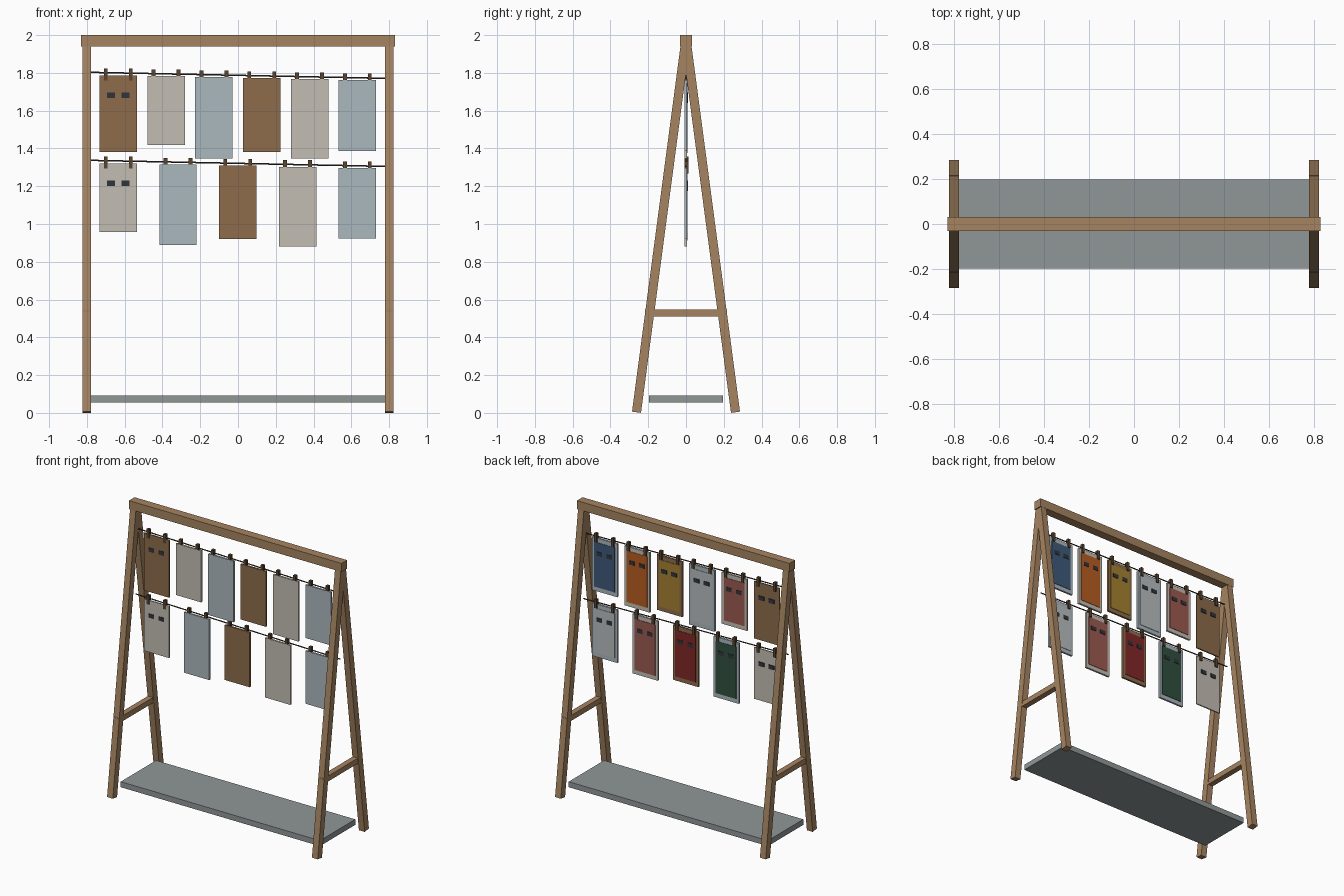
import bpy
from math import atan2, hypot, pi

if "Cube" in bpy.data.objects:
    bpy.data.objects.remove(bpy.data.objects["Cube"])

MATS = {}


def mat(name, rgb):
    m = bpy.data.materials.new(name)
    m.diffuse_color = (*rgb, 1)
    m.use_nodes = True
    m.node_tree.nodes["Principled BSDF"].inputs["Base Color"].default_value = m.diffuse_color
    MATS[name] = m


for name, rgb in {
    "wood": (0.38, 0.23, 0.12), "shelf_grey": (0.28, 0.31, 0.31),
    "brown": (0.27, 0.15, 0.07), "cream": (0.55, 0.51, 0.45),
    "blue_grey": (0.41, 0.48, 0.52), "dark": (0.03, 0.035, 0.045),
    "clip_wood": (0.10, 0.06, 0.03), "rope": (0.06, 0.045, 0.035),
    "rose": (0.33, 0.10, 0.08), "pale": (0.48, 0.51, 0.52),
    "mustard": (0.38, 0.22, 0.03), "orange": (0.48, 0.11, 0.015),
    "navy": (0.05, 0.10, 0.19), "green": (0.03, 0.08, 0.05),
    "crimson": (0.22, 0.02, 0.02),
}.items():
    mat(name, rgb)


def box(name, x, y, z, material, rot_x=0.0):
    """Box from (min, max) ranges, optionally turned about x."""
    bpy.ops.mesh.primitive_cube_add(
        size=1, location=[(a + b) / 2 for a, b in (x, y, z)])
    o = bpy.context.object
    o.name = name
    o.scale = [b - a for a, b in (x, y, z)]
    o.rotation_euler.x = rot_x
    o.data.materials.append(MATS[material])
    return o


# Top beam and low shelf
box("top_beam", (-0.83, 0.83), (-0.031, 0.031), (1.94, 2.0), "wood")
box("shelf", (-0.778, 0.778), (-0.197, 0.197), (0.054, 0.093), "shelf_grey")

# A-frame ends: two leaning legs and a rung each
FOOT_Y, FOOT_Z, TOP_Y, TOP_Z = 0.262, 0.0035, 0.002, 1.965
length = hypot(FOOT_Y - TOP_Y, TOP_Z - FOOT_Z)
lean = atan2(FOOT_Y - TOP_Y, TOP_Z - FOOT_Z)
for side, sx in (("left", -1), ("right", 1)):
    cx = 0.8 * sx
    for end, sy in (("front", -1), ("back", 1)):
        cy, cz = sy * (FOOT_Y + TOP_Y) / 2, (FOOT_Z + TOP_Z) / 2
        box(f"{end}_{side}_leg", (cx - 0.0225, cx + 0.0225),
            (cy - 0.024, cy + 0.024),
            (cz - length / 2, cz + length / 2), "wood", sy * lean)
    box(f"{side}_rung", (cx - 0.02, cx + 0.02), (-0.216, 0.216),
        (0.51, 0.548), "wood")


def rope_z(z_mid, x):
    return z_mid - 0.0205 * x


def rope(name, z_mid):
    bpy.ops.mesh.primitive_cylinder_add(
        vertices=8, radius=0.004, depth=1.6, location=(0, 0, z_mid),
        rotation=(0, pi / 2 + 0.0205, 0))
    o = bpy.context.object
    o.name = name
    o.data.materials.append(MATS["rope"])
    bpy.ops.object.shade_smooth_by_angle()


def card(name, x, z_rope, height, colour, panel):
    """Hanging card with back panel, two windows and two clips."""
    top = z_rope - 0.0125
    bottom = top - height
    front = -0.009 if panel else -0.004
    box(name, (x - 0.099, x + 0.099), (front, 0.005), (bottom, top), colour)
    if panel:
        box(name + "_panel", (x - 0.08, x + 0.08), (0.004, 0.008),
            (bottom + 0.03, top - 0.03), panel)
    for s in (-1, 1):
        wx, cx = x + s * 0.039, x + s * 0.066
        # the first card of each row has windows showing on both faces
        box(name + "_window", (wx - 0.021, wx + 0.021),
            (0.006 if panel else -0.007, 0.011),
            (top - 0.12, top - 0.092), "dark")
        box(name + "_clip", (cx - 0.01, cx + 0.01), (-0.0085, 0.013),
            (z_rope - 0.04, z_rope + 0.023), "clip_wood")


# Two rows of cards on sloping ropes: (height, card colour, panel colour)
ROWS = {
    "upper": (1.787, [
        (0.405, "brown", None), (0.363, "cream", "rose"),
        (0.431, "blue_grey", "pale"), (0.39, "brown", "mustard"),
        (0.421, "cream", "orange"), (0.375, "blue_grey", "navy")]),
    "lower": (1.321, [
        (0.365, "cream", None), (0.427, "blue_grey", "green"),
        (0.387, "brown", "crimson"), (0.42, "cream", "rose"),
        (0.373, "blue_grey", "pale")]),
}
for row, (z_mid, cards) in ROWS.items():
    rope(f"{row}_rope", z_mid)
    for i, (h, colour, panel) in enumerate(cards):
        x = -0.634 + 1.266 * i / (len(cards) - 1)
        card(f"{row}_card_{i + 1}", x, rope_z(z_mid, x), h, colour, panel)
